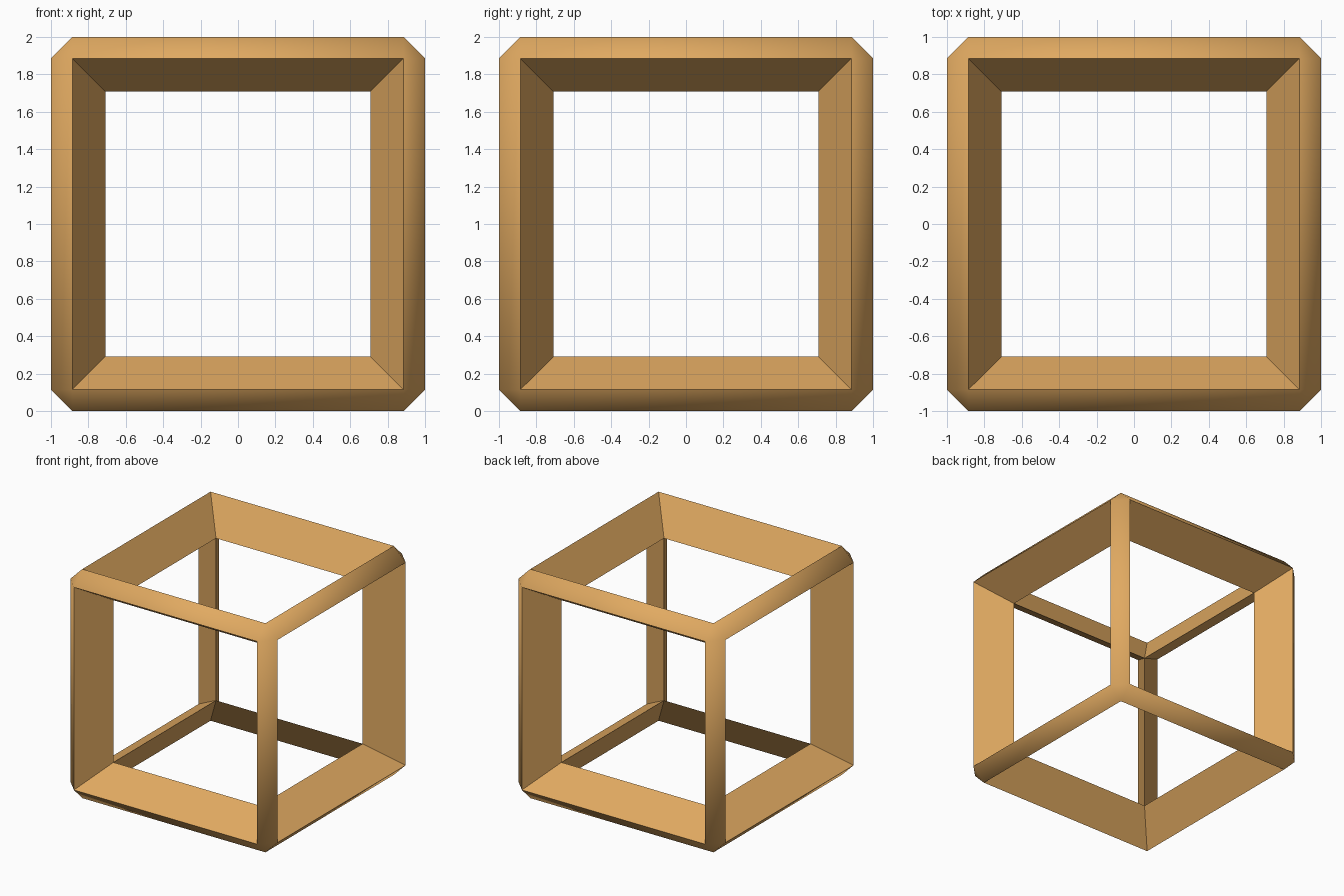
import bpy, bmesh, math

HALF = 1.0     # half of the overall size
LIP = 0.885    # half width of each opening at its outer rim
INNER = 0.708  # half width of the hollow inside

# Default object
cube = bpy.data.objects.get("Cube")
if cube:
    bpy.data.objects.remove(cube, do_unlink=True)

# Wood colour
wood = bpy.data.materials.new("light_wood")
wood.use_nodes = True
colour = (0.75, 0.40, 0.12, 1.0)
wood.diffuse_color = colour
for node in wood.node_tree.nodes:
    if node.type == 'BSDF_PRINCIPLED':
        node.inputs["Base Color"].default_value = colour

# Chamfered cube: flat strips on the edges, triangles on the corners
bm = bmesh.new()
bmesh.ops.create_cube(bm, size=2 * HALF)
bmesh.ops.bevel(bm, geom=bm.edges[:], offset=HALF - LIP, offset_type='OFFSET',
                segments=1, profile=0.5, affect='EDGES')

# Openings: sloping walls run in from every side and meet at the inner edges
sides = [f for f in bm.faces if max(abs(c) for c in f.normal) > 0.99]
bmesh.ops.inset_individual(bm, faces=sides, thickness=LIP - INNER,
                           depth=INNER - HALF, use_even_offset=True)
bmesh.ops.delete(bm, geom=sides, context='FACES')
bmesh.ops.remove_doubles(bm, verts=bm.verts[:], dist=0.01)
bmesh.ops.recalc_face_normals(bm, faces=bm.faces[:])
bmesh.ops.translate(bm, verts=bm.verts[:], vec=(0, 0, HALF))

# Frame object
mesh = bpy.data.meshes.new("cube_frame")
bm.to_mesh(mesh)
bm.free()
mesh.materials.append(wood)
frame = bpy.data.objects.new("cube_frame", mesh)
bpy.context.collection.objects.link(frame)

# Smooth outer strips, crisp rims and walls
bpy.ops.object.select_all(action='DESELECT')
frame.select_set(True)
bpy.context.view_layer.objects.active = frame
bpy.ops.object.shade_smooth_by_angle(angle=math.radians(40))
